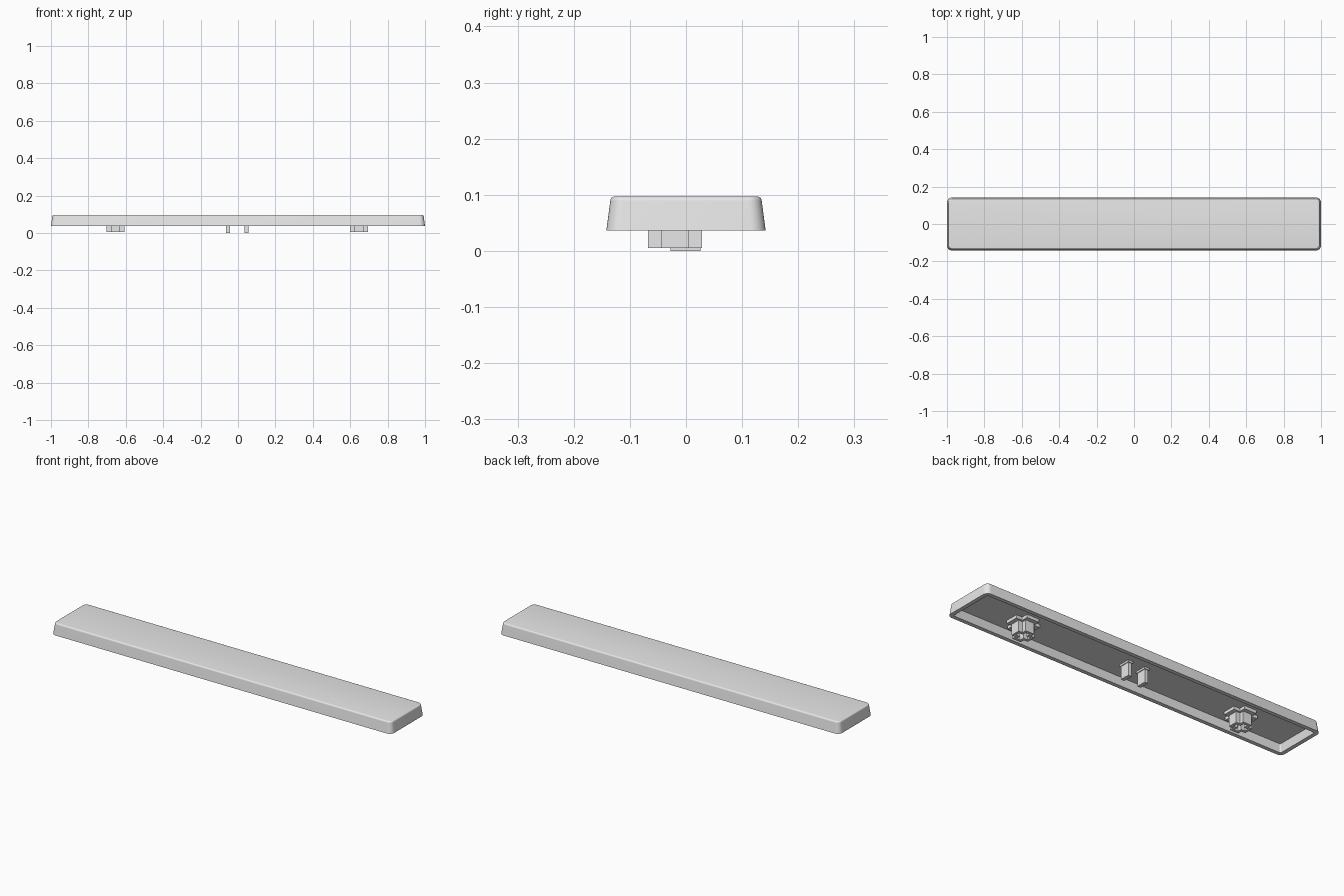
import bpy, bmesh, math

if "Cube" in bpy.data.objects:
    bpy.data.objects.remove(bpy.data.objects["Cube"])

grey = bpy.data.materials.new("light_grey")
grey.diffuse_color = (0.8, 0.8, 0.8, 1)
grey.use_nodes = True
grey.node_tree.nodes["Principled BSDF"].inputs["Base Color"].default_value = grey.diffuse_color


def finish(bm, name, smooth=False):
    bmesh.ops.recalc_face_normals(bm, faces=bm.faces)
    mesh = bpy.data.meshes.new(name)
    bm.to_mesh(mesh)
    bm.free()
    mesh.materials.append(grey)
    ob = bpy.data.objects.new(name, mesh)
    bpy.context.collection.objects.link(ob)
    if smooth:
        bpy.ops.object.select_all(action='DESELECT')
        ob.select_set(True)
        bpy.context.view_layer.objects.active = ob
        bpy.ops.object.shade_smooth_by_angle(angle=math.radians(25))
    return ob


def rounded_rect(hx, hy, r, steps=8):
    pts = []
    for i, (sx, sy) in enumerate([(1, 1), (-1, 1), (-1, -1), (1, -1)]):
        for k in range(steps + 1):
            a = math.pi / 2 * (i + k / steps)
            pts.append((sx * (hx - r) + r * math.cos(a),
                        sy * (hy - r) + r * math.sin(a)))
    return pts


def plus_outline(arm, half):
    """Plus sign, counter-clockwise, 12 corners."""
    a, h = arm, half
    quarter = [(a, -h), (a, h), (h, h)]
    pts = []
    for _ in range(4):
        pts += quarter
        quarter = [(-y, x) for x, y in quarter]
    return pts


def loft(rings, name, at=(0, 0), smooth=False):
    """Skin a list of (outline, z) and cap both ends."""
    bm = bmesh.new()
    loops = [[bm.verts.new((x + at[0], y + at[1], z)) for x, y in pts]
             for pts, z in rings]
    n = len(loops[0])
    for a, b in zip(loops, loops[1:]):
        for i in range(n):
            j = (i + 1) % n
            bm.faces.new((a[i], a[j], b[j], b[i]))
    bm.faces.new(loops[0])
    bm.faces.new(loops[-1])
    return finish(bm, name, smooth)


# Hollow cap: cavity ceiling, cavity wall, rim, tapered outside, rounded top edge
BASE, CEIL, TOP, EDGE = 0.036, 0.078, 0.097, 0.008
rings = [(rounded_rect(0.972, 0.115, 0.006), CEIL),
         (rounded_rect(0.979, 0.121, 0.008), BASE),
         (rounded_rect(1.0, 0.142, 0.027), BASE)]
for k in range(6):
    a = math.pi / 2 * k / 5
    inset = EDGE * (1 - math.cos(a))
    rings.append((rounded_rect(0.993 - inset, 0.135 - inset, 0.024 - inset),
                  TOP - EDGE + EDGE * math.sin(a)))
loft(rings, "cap_shell", smooth=True)

# Outer mounts: plus-shaped post with a cross socket, on a stepped flange
CX, CY = -0.004, -0.0195
for side, label in ((-1, "left"), (1, "right")):
    at = (CX + side * 0.651, CY)
    outer, socket = plus_outline(0.048, 0.025), plus_outline(0.034, 0.011)
    loft([(socket, 0.06), (socket, 0.005), (outer, 0.005), (outer, CEIL + 0.002)],
         label + "_mount_post", at)
    flange = plus_outline(0.07, 0.035)
    loft([(flange, 0.062), (flange, CEIL + 0.002)], label + "_mount_flange", at)

# Central prongs with a small foot against the ceiling
for side, label in ((-1, "left"), (1, "right")):
    at = (CX + side * 0.049, -0.001)
    for hx, hy, z, part in ((0.010, 0.0265, 0.0, "_prong"),
                            (0.014, 0.031, 0.068, "_prong_foot")):
        box = [(hx, -hy), (hx, hy), (-hx, hy), (-hx, -hy)]
        loft([(box, z), (box, CEIL + 0.002)], label + part, at)
